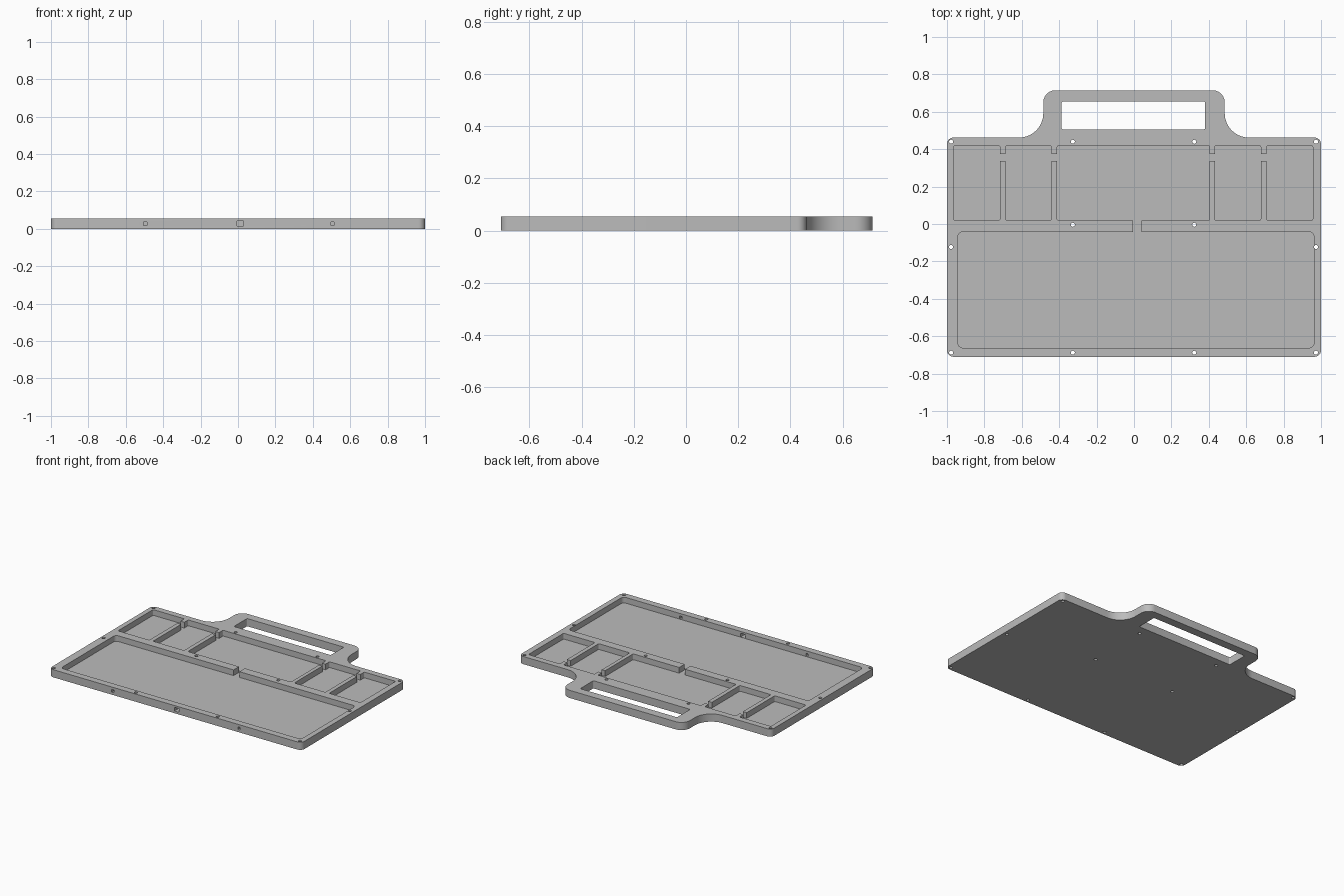
import bpy, bmesh
from math import sin, cos, pi, radians
from mathutils import Vector

if "Cube" in bpy.data.objects:
    bpy.data.objects.remove(bpy.data.objects["Cube"], do_unlink=True)

HEIGHT = 0.055
FLOOR = 0.014

grey = bpy.data.materials.new("light_grey")
grey.use_nodes = True
grey.diffuse_color = (0.5, 0.5, 0.5, 1)
grey.node_tree.nodes["Principled BSDF"].inputs["Base Color"].default_value = (0.5, 0.5, 0.5, 1)


def arc(cx, cy, r, start, end, steps=10):
    """Points on an arc, angles in degrees."""
    angles = [radians(start + (end - start) * i / steps) for i in range(steps + 1)]
    return [(cx + r * cos(a), cy + r * sin(a)) for a in angles]


def rounded_rect(x0, x1, y0, y1, r):
    return (arc(x1 - r, y1 - r, r, 0, 90, 6) + arc(x0 + r, y1 - r, r, 90, 180, 6)
            + arc(x0 + r, y0 + r, r, 180, 270, 6) + arc(x1 - r, y0 + r, r, 270, 360, 6))


def prism(name, points, z0, z1):
    """Extrude a flat outline from z0 up to z1."""
    bm = bmesh.new()
    base = bm.faces.new([bm.verts.new((x, y, z0)) for x, y in points])
    top = bmesh.ops.extrude_face_region(bm, geom=[base])["geom"]
    moved = [v for v in top if isinstance(v, bmesh.types.BMVert)]
    bmesh.ops.translate(bm, vec=Vector((0, 0, z1 - z0)), verts=moved)
    bmesh.ops.recalc_face_normals(bm, faces=bm.faces[:])
    mesh = bpy.data.meshes.new(name)
    bm.to_mesh(mesh)
    bm.free()
    obj = bpy.data.objects.new(name, mesh)
    bpy.context.collection.objects.link(obj)
    mesh.materials.append(grey)
    return obj


# Tray outline: right half with the handle, mirrored to the left
right = (arc(0.965, -0.675, 0.035, -90, 0) + arc(0.965, 0.427, 0.035, 0, 90)
         + arc(0.615, 0.592, 0.13, 270, 180, 14) + arc(0.42, 0.65, 0.065, 0, 90))
outline = right + [(-x, y) for x, y in reversed(right)]
tray = prism("tray", outline, 0, HEIGHT)


def cut(points, z0, z1):
    """Remove a prism from the tray."""
    cutter = prism("cutter", points, z0, z1)
    cutter.hide_render = True
    mod = tray.modifiers.new("cut", "BOOLEAN")
    mod.operation = "DIFFERENCE"
    mod.solver = "EXACT"
    mod.object = cutter
    bpy.context.view_layer.objects.active = tray
    bpy.ops.object.modifier_apply(modifier=mod.name)
    mesh = cutter.data
    bpy.data.objects.remove(cutter, do_unlink=True)
    bpy.data.meshes.remove(mesh)


def box(x0, x1, y0, y1):
    return [(x0, y0), (x1, y0), (x1, y1), (x0, y1)]


# Handle grip opening
cut(rounded_rect(-0.387, 0.38, 0.506, 0.655, 0.008), -0.1, 0.1)

# Large front pocket and the row of back pockets
cut(rounded_rect(-0.941, 0.962, -0.662, -0.042, 0.025), FLOOR, 0.1)
pockets = [(-0.965, -0.717), (-0.687, -0.441), (-0.411, 0.405), (0.432, 0.678), (0.708, 0.956)]
for x0, x1 in pockets:
    cut(rounded_rect(x0, x1, 0.02, 0.418, 0.008), FLOOR, 0.1)

# Cable channels through the dividers
for a, b in zip(pockets, pockets[1:]):
    cut(box(a[1] - 0.01, b[0] + 0.01, 0.337, 0.373), FLOOR, 0.1)
cut(box(-0.006, 0.04, -0.06, 0.04), FLOOR, 0.1)

# Screw holes
holes = [(x, y) for y in (0.44, -0.688) for x in (-0.978, -0.327, 0.322, 0.973)]
holes += [(-0.327, -0.004), (0.322, -0.004), (-0.978, -0.123), (0.973, -0.123)]
for x, y in holes:
    cut(arc(x, y, 0.011, 0, 330, 11), -0.1, 0.1)

# Ports in the front wall
for x, half, z0, z1 in ((-0.495, 0.009, 0.018, 0.037), (0.505, 0.009, 0.018, 0.037),
                        (0.012, 0.018, 0.016, 0.042)):
    cut(box(x - half, x + half, -0.75, -0.65), z0, z1)

# Smooth the rounded corners, keep edges sharp
bpy.ops.object.select_all(action="DESELECT")
tray.select_set(True)
bpy.context.view_layer.objects.active = tray
bpy.ops.object.shade_smooth_by_angle(angle=radians(35))
